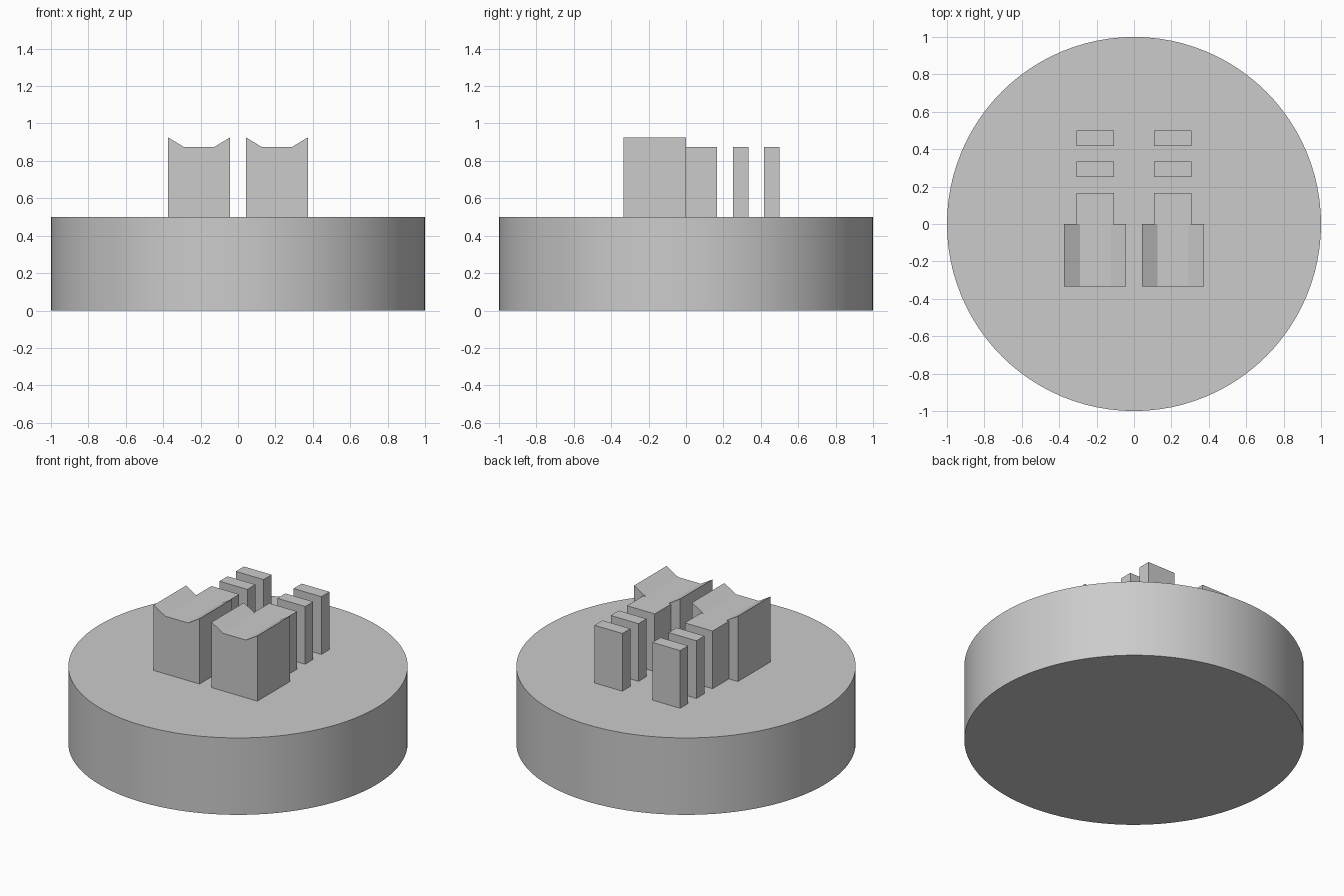
import bpy
import bmesh
import math

cube = bpy.data.objects.get("Cube")
if cube:
    bpy.data.objects.remove(cube, do_unlink=True)

# Single plain grey
grey = bpy.data.materials.new("grey")
grey.use_nodes = True
colour = (0.6, 0.6, 0.6, 1)
grey.diffuse_color = colour
grey.node_tree.nodes["Principled BSDF"].inputs["Base Color"].default_value = colour

BASE_TOP = 0.5
BLOCK_TOP = 0.875
PEAK = 0.925
CENTRE_X = 0.208


def extruded(name, profile, y0, y1):
    """Extrude an (x, z) profile from y0 back to y1."""
    bm = bmesh.new()
    face = bm.faces.new([bm.verts.new((x, y0, z)) for x, z in profile])
    ext = bmesh.ops.extrude_face_region(bm, geom=[face])
    moved = [v for v in ext["geom"] if isinstance(v, bmesh.types.BMVert)]
    bmesh.ops.translate(bm, verts=moved, vec=(0, y1 - y0, 0))
    bmesh.ops.recalc_face_normals(bm, faces=bm.faces)
    mesh = bpy.data.meshes.new(name)
    bm.to_mesh(mesh)
    bm.free()
    mesh.materials.append(grey)
    obj = bpy.data.objects.new(name, mesh)
    bpy.context.collection.objects.link(obj)
    return obj


# Round base
bpy.ops.mesh.primitive_cylinder_add(vertices=96, radius=1, depth=BASE_TOP,
                                    location=(0, 0, BASE_TOP / 2))
base = bpy.context.object
base.name = "round_base"
base.data.materials.append(grey)
bpy.ops.object.shade_smooth_by_angle(angle=math.radians(30))

for side, sign in (("left", 1), ("right", -1)):
    cx = sign * CENTRE_X

    # Front block with a flat-bottomed trough along its top
    half, flat = 0.165, 0.082
    trough = [(cx - half, BASE_TOP), (cx + half, BASE_TOP), (cx + half, PEAK),
              (cx + flat, BLOCK_TOP), (cx - flat, BLOCK_TOP), (cx - half, PEAK)]
    extruded(side + "_front_block", trough, -0.333, 0)

    # Narrower block behind it, then two separate slabs
    half = 0.1
    box = [(cx - half, BASE_TOP), (cx + half, BASE_TOP),
           (cx + half, BLOCK_TOP), (cx - half, BLOCK_TOP)]
    extruded(side + "_rear_block", box, 0, 0.167)
    extruded(side + "_middle_slab", box, 0.25, 0.333)
    extruded(side + "_back_slab", box, 0.417, 0.5)
